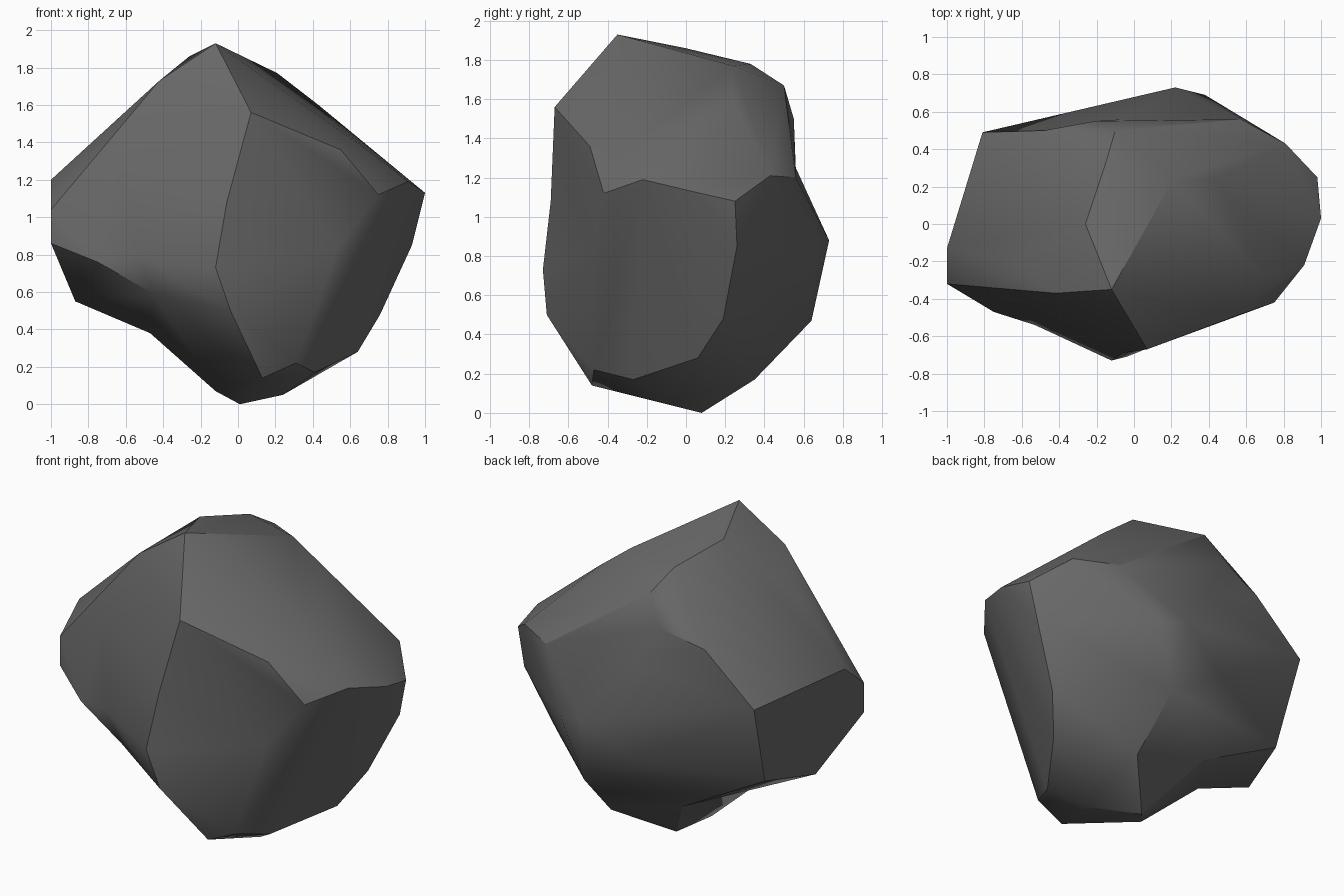
import bpy, bmesh, math, random
from mathutils import Vector

if "Cube" in bpy.data.objects:
    bpy.data.objects.remove(bpy.data.objects["Cube"])

# Corner points of the chipped boulder, grouped by side
CORNERS = [
    # crown
    (-.12, -.35, 1.93), (-.26, 0, 1.86), (-.42, -.37, 1.73), (.21, .24, 1.77),
    (.43, .24, 1.60), (-.15, .33, 1.78), (-.10, .50, 1.67), (.69, -.28, 1.36),
    # front facet
    (.07, -.67, 1.56), (.55, -.49, 1.36), (.75, -.42, 1.12), (.53, -.48, .83),
    (.31, -.47, .22), (.13, -.48, .14), (-.04, -.71, .50),
    (-.12, -.73, .73), (-.06, -.69, 1.08),
    # right facet
    (.91, -.22, 1.19), (1, .03, 1.13), (.98, .25, 1.08), (.93, .26, .85),
    (.76, .19, .48), (.64, .06, .28), (.41, -.27, .17), (.81, .43, 1.21),
    # left side
    (-1, -.13, 1.20), (-1, -.32, 1.04), (-1, -.32, .86), (-.75, -.47, .76),
    (-.53, -.54, .79), (-.45, -.50, .59), (-.87, -.03, .55), (-.77, .325, .615),
    (-.47, 0, .38), (-.65, -.20, 1.52), (-.64, -.39, 1.31),
    # back
    (-.81, .49, 1.13), (-.48, .50, 1.42), (-.21, .55, 1.50), (-.06, .56, 1.25),
    (-.08, .65, .69), (.22, .73, .88), (.38, .69, .85), (.57, .56, 1.20),
    (.25, .64, .47), (.27, .35, .17), (-.22, .35, .32),
    # underside
    (.01, .08, 0), (.24, -.12, .05), (-.12, -.08, .07),
]
P = [Vector(p) for p in CORNERS]
CENTRE = Vector((0, 0, .95))

# First skin: hull of the corners projected on a sphere, so every corner is used
bm = bmesh.new()
tag = bm.verts.layers.int.new("corner")
for i, p in enumerate(P):
    bm.verts.new((p - CENTRE).normalized())[tag] = i
bmesh.ops.convex_hull(bm, input=bm.verts[:])
bmesh.ops.triangulate(bm, faces=bm.faces[:])
bmesh.ops.recalc_face_normals(bm, faces=bm.faces[:])
opp = {}                                  # directed edge -> third corner
for f in bm.faces:
    a, b, c = (v[tag] for v in f.verts)
    opp[a, b], opp[b, c], opp[c, a] = c, a, b
bm.free()


def normal(a, b, c):
    return (P[b] - P[a]).cross(P[c] - P[a])


def bend(a, b):
    """Length times fold angle of one edge."""
    n, m = normal(a, b, opp[a, b]), normal(b, a, opp[b, a])
    return (P[a] - P[b]).length * n.angle(m, math.pi)


def outward(a, b, c):
    return normal(a, b, c).dot(P[a] - CENTRE) > 1e-4


def flip(a, b):
    """Swap the diagonal of the two triangles on edge a-b."""
    c, d = opp.pop((a, b)), opp.pop((b, a))
    opp[a, d], opp[d, c], opp[c, a] = c, a, d
    opp[d, b], opp[b, c], opp[c, d] = c, d, b
    return c, d


# Swap diagonals until total bending is least: flat facets with crisp creases
random.seed(4)
STEPS = 40000
edges = [e for e in opp if e[0] < e[1]]
for step in range(STEPS):
    heat = .06 * max(0, 1 - step / (STEPS * .8)) ** 2
    k = random.randrange(len(edges))
    a, b = edges[k]
    c, d = opp[a, b], opp[b, a]
    if (c, d) in opp or not (outward(a, d, c) and outward(d, b, c)):
        continue
    rim = ((a, d), (d, b), (b, c), (c, a))
    before = bend(a, b) + sum(bend(*e) for e in rim)
    flip(a, b)
    gain = before - bend(c, d) - sum(bend(*e) for e in rim)
    if gain > 1e-9 or (heat > 0 and random.random() < math.exp(gain / (heat + 1e-6))):
        edges[k] = (c, d)
    else:
        flip(c, d)

# Boulder object
faces = {tuple(sorted((a, b, c))): (a, b, c) for (a, b), c in opp.items()}
mesh = bpy.data.meshes.new("boulder")
mesh.from_pydata(P, [], list(faces.values()))
mesh.update()
boulder = bpy.data.objects.new("boulder", mesh)
bpy.context.collection.objects.link(boulder)

# Dark grey stone
stone = bpy.data.materials.new("dark grey stone")
stone.diffuse_color = (.14, .14, .14, 1)
stone.use_nodes = True
stone.node_tree.nodes["Principled BSDF"].inputs["Base Color"].default_value = stone.diffuse_color
mesh.materials.append(stone)

bpy.context.view_layer.objects.active = boulder
boulder.select_set(True)
bpy.ops.object.shade_smooth_by_angle(angle=math.radians(30))
